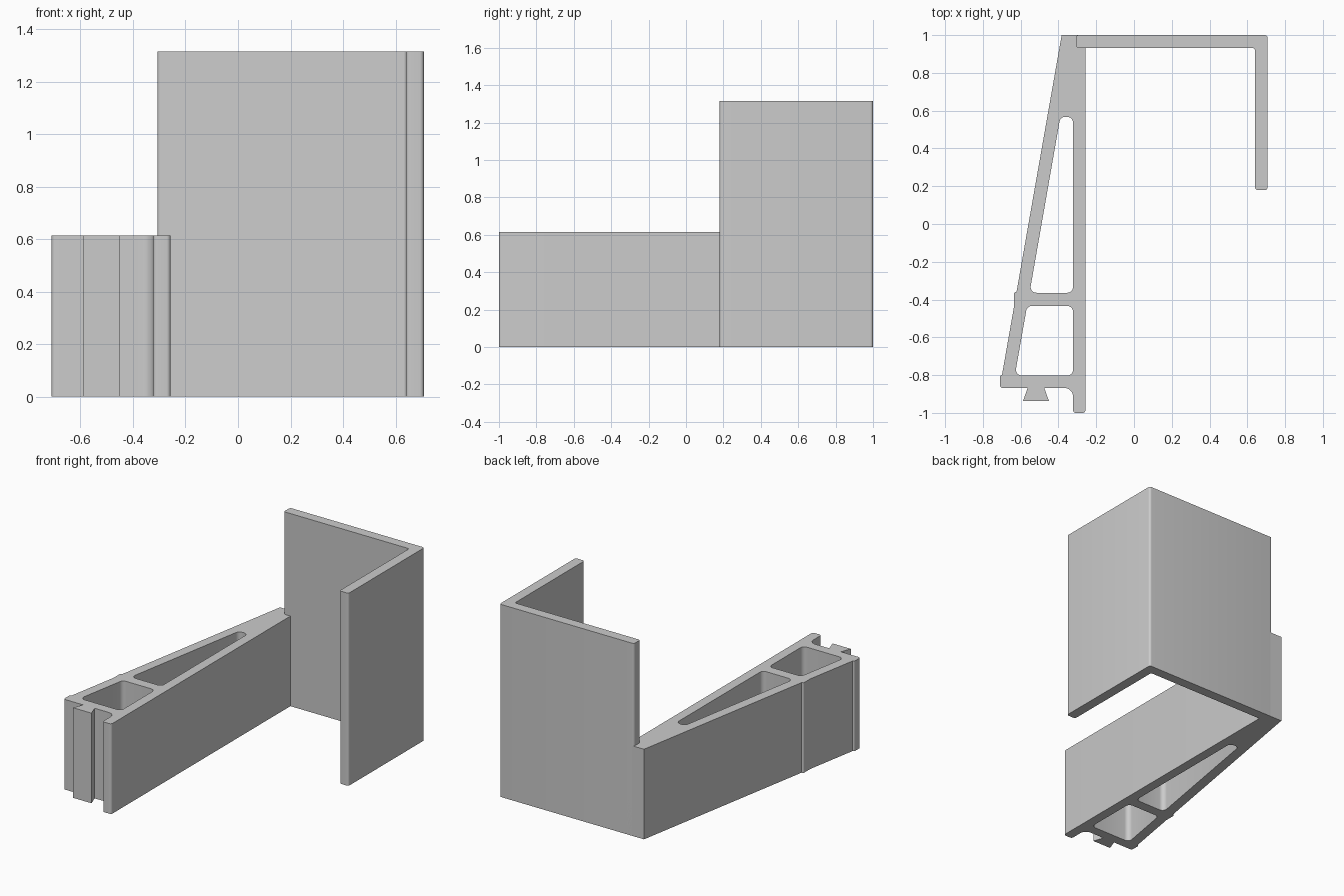
import bpy
import bmesh
import math
from mathutils import Vector

cube = bpy.data.objects.get("Cube")
if cube:
    bpy.data.objects.remove(cube, do_unlink=True)

grey = bpy.data.materials.new("plain grey")
grey.use_nodes = True
grey.diffuse_color = (0.6, 0.6, 0.6, 1)
grey.node_tree.nodes["Principled BSDF"].inputs["Base Color"].default_value = (0.6, 0.6, 0.6, 1)


def rounded(corners, steps=6):
    """Turn (x, y, radius) corners into an outline with true arc fillets."""
    pts = []
    for i, (x, y, r) in enumerate(corners):
        p = Vector((x, y, 0))
        if not r:
            pts.append(p)
            continue
        u = (Vector((*corners[i - 1][:2], 0)) - p).normalized()
        v = (Vector((*corners[(i + 1) % len(corners)][:2], 0)) - p).normalized()
        half = u.angle(v) / 2
        centre = p + (u + v).normalized() * r / math.sin(half)
        reach = r / math.tan(half)
        a = (p + u * reach - centre).normalized()
        b = (p + v * reach - centre).normalized()
        pts += [centre + a.slerp(b, k / steps) * r for k in range(steps + 1)]
    return pts


def extrusion(name, outlines, height):
    """Fill the first outline, leave the others as holes, and extrude upward."""
    curve = bpy.data.curves.new(name, 'CURVE')
    curve.dimensions = '2D'
    curve.fill_mode = 'BOTH'
    curve.extrude = height / 2
    for corners in outlines:
        pts = rounded(corners)
        spline = curve.splines.new('POLY')
        spline.points.add(len(pts) - 1)
        for point, co in zip(spline.points, pts):
            point.co = (co.x, co.y, 0, 1)
        spline.use_cyclic_u = True
    temp = bpy.data.objects.new(name + "_profile", curve)
    bpy.context.collection.objects.link(temp)
    graph = bpy.context.evaluated_depsgraph_get()
    mesh = bpy.data.meshes.new_from_object(temp.evaluated_get(graph))
    bpy.data.objects.remove(temp, do_unlink=True)

    # Weld caps to walls and stand the part on the floor
    bm = bmesh.new()
    bm.from_mesh(mesh)
    bmesh.ops.remove_doubles(bm, verts=bm.verts, dist=0.0001)
    bmesh.ops.translate(bm, verts=bm.verts, vec=(0, 0, height / 2))
    bmesh.ops.recalc_face_normals(bm, faces=bm.faces)
    bm.to_mesh(mesh)
    bm.free()
    mesh.materials.clear()
    mesh.materials.append(grey)

    obj = bpy.data.objects.new(name, mesh)
    bpy.context.collection.objects.link(obj)
    bpy.ops.object.select_all(action='DESELECT')
    obj.select_set(True)
    bpy.context.view_layer.objects.active = obj
    bpy.ops.object.shade_smooth_by_angle(angle=math.radians(30))


# Tall hook: back plate with a forward-reaching lip
extrusion("hook", [[
    (-0.307, 1, 0.015), (0.708, 1, 0.015), (0.708, 0.18, 0.015), (0.64, 0.18, 0.015),
    (0.64, 0.932, 0.012), (-0.307, 0.932, 0.015)]], 1.315)

# Tapered arm with dovetail rail, side ridges and two weight-saving openings
arm_outline = [
    (-0.383, 1, 0), (-0.257, 1, 0), (-0.257, -1, 0.015), (-0.323, -1, 0.015),
    (-0.323, -0.868, 0.045),
    (-0.475, -0.868, 0), (-0.45, -0.938, 0), (-0.588, -0.938, 0), (-0.563, -0.868, 0),
    (-0.71, -0.868, 0.015), (-0.71, -0.8, 0.01), (-0.699, -0.8, 0),
    (-0.635, -0.436, 0), (-0.635, -0.36, 0.01), (-0.622, -0.36, 0)]
long_opening = [(-0.39, 0.567, 0.03), (-0.323, 0.567, 0.03),
                (-0.323, -0.364, 0.03), (-0.553, -0.364, 0.03)]
short_opening = [(-0.566, -0.434, 0.03), (-0.323, -0.434, 0.03),
                 (-0.323, -0.802, 0.03), (-0.631, -0.802, 0.03)]
extrusion("arm", [arm_outline, long_opening, short_opening], 0.615)
